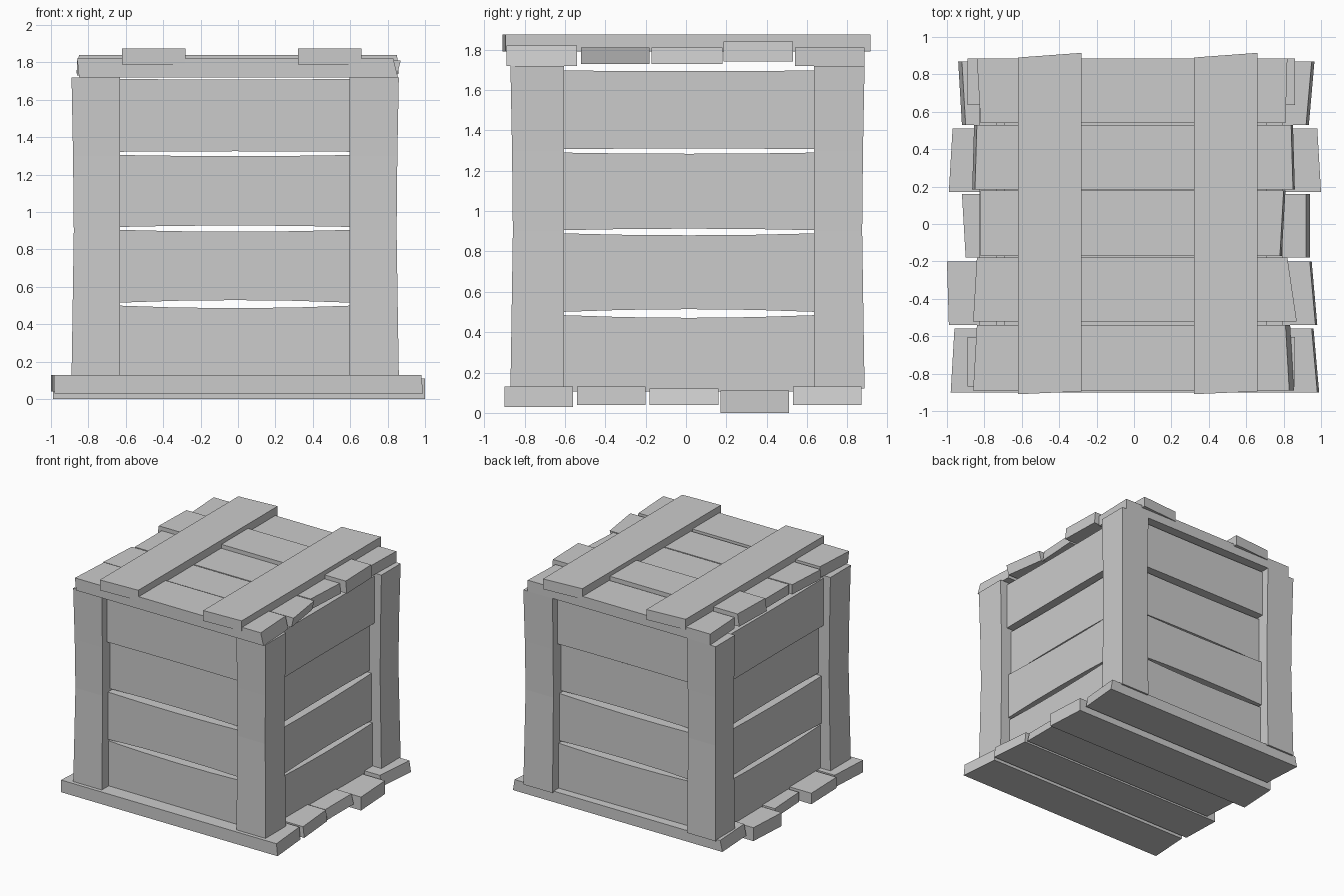
import bpy
import bmesh

cube = bpy.data.objects.get("Cube")
if cube:
    bpy.data.objects.remove(cube, do_unlink=True)

GREY = (0.6, 0.6, 0.6, 1.0)
wood = bpy.data.materials.new("plain_grey")
wood.diffuse_color = GREY
wood.use_nodes = True
wood.node_tree.nodes["Principled BSDF"].inputs["Base Color"].default_value = GREY


def loft(name, rings):
    """Skin a row of four-cornered sections into a closed beam."""
    bm = bmesh.new()
    rows = [[bm.verts.new(p) for p in ring] for ring in rings]
    for a, b in zip(rows, rows[1:]):
        for i in range(4):
            j = (i + 1) % 4
            bm.faces.new((a[i], a[j], b[j], b[i]))
    bm.faces.new(rows[0][::-1])
    bm.faces.new(rows[-1])
    bmesh.ops.recalc_face_normals(bm, faces=bm.faces)
    mesh = bpy.data.meshes.new(name)
    bm.to_mesh(mesh)
    bm.free()
    mesh.materials.append(wood)
    obj = bpy.data.objects.new(name, mesh)
    bpy.context.collection.objects.link(obj)


def plank(name, y, z, left, right, lean):
    """Plank along x; ends are (x at front, x at back), lean pushes the foot out."""
    def end(x, shift):
        return [(x[0] + shift, y[0], z[0]), (x[1] + shift, y[1], z[0]),
                (x[1], y[1], z[1]), (x[0], y[0], z[1])]
    loft(name, [end(left, -lean[0]), end(right, lean[1])])


def board(name, side, span, z, bow, face):
    """Wall board with bowed long edges; face gives outer depth at both ends."""
    rings = []
    for i in range(5):
        t = i / 4
        u = span[0] + (span[1] - span[0]) * t
        k = 4 * t * (1 - t)
        out = face[0] + (face[1] - face[0]) * t
        lo, hi = z[0] + bow[0] * k, z[1] + bow[1] * k
        ring = []
        for d, h in ((out, lo), (out - 0.09, lo), (out - 0.09, hi), (out, hi)):
            ring.append({"front": (u, -d, h), "back": (u, d, h),
                         "left": (d, u, h), "right": (-d, u, h)}[side])
        rings.append(ring)
    loft(name, rings)


# Floor planks, front to back
floor = [
    ((-0.90, -0.56), (0.03, 0.13), (-0.98, -0.96), (0.98, 0.95), (0.0, 0.01)),
    ((-0.54, -0.20), (0.04, 0.13), (-0.99, -1.0), (0.97, 0.94), (0.0, 0.01)),
    ((-0.18, 0.16), (0.04, 0.12), (-0.90, -0.92), (0.92, 0.92), (0.0, 0.02)),
    ((0.17, 0.51), (0.0, 0.11), (-0.99, -0.97), (1.0, 0.98), (0.0, 0.0)),
    ((0.53, 0.87), (0.04, 0.13), (-0.90, -0.92), (0.92, 0.95), (0.02, 0.015)),
]
for i, spec in enumerate(floor):
    plank(f"floor_plank_{i + 1}", *spec)

# Lid planks, front to back
lid = [
    ((-0.89, -0.54), (1.72, 1.82), (-0.86, -0.84), (0.83, 0.81), (-0.01, 0.025)),
    ((-0.52, -0.18), (1.73, 1.81), (-0.86, -0.84), (0.87, 0.82), (0.0, -0.02)),
    ((-0.17, 0.18), (1.73, 1.81), (-0.82, -0.82), (0.78, 0.80), (0.0, 0.01)),
    ((0.185, 0.53), (1.74, 1.84), (-0.85, -0.84), (0.85, 0.84), (0.015, 0.01)),
    ((0.54, 0.885), (1.72, 1.81), (-0.82, -0.84), (0.81, 0.82), (0.0, 0.0)),
]
for i, spec in enumerate(lid):
    plank(f"lid_plank_{i + 1}", *spec)

# Lid battens with skewed ends
for name, x0, x1 in (("right", -0.62, -0.28), ("left", 0.32, 0.66)):
    loft(f"lid_batten_{name}", [
        [(x0, ya, 1.79), (x1, yb, 1.79), (x1, yb, 1.875), (x0, ya, 1.875)]
        for ya, yb in ((-0.91, -0.895), (0.89, 0.915))])

# Corner posts, slightly waisted on their outer faces
for xn, xs in (("right", (-0.89, -0.63)), ("left", (0.595, 0.86))):
    for yn, ys in (("front", (-0.87, -0.605)), ("back", (0.635, 0.885))):
        rings = []
        for z, pinch in ((0.12, 0.0), (0.5, 0.006), (0.9, 0.012), (1.3, 0.008), (1.72, 0.0)):
            x0, x1 = (xs[0] + pinch, xs[1]) if xn == "right" else (xs[0], xs[1] - pinch)
            y0, y1 = (ys[0] + pinch, ys[1]) if yn == "front" else (ys[0], ys[1] - pinch)
            rings.append([(x0, y0, z), (x1, y0, z), (x1, y1, z), (x0, y1, z)])
        loft(f"{yn}_{xn}_post", rings)

# Four bowed boards in each wall: height range, edge bow, recess at both ends
courses = [
    ((0.12, 0.50), (0.0, -0.014), (0.09, 0.08)),
    ((0.515, 0.905), (0.014, -0.01), (0.08, 0.09)),
    ((0.92, 1.305), (0.008, -0.006), (0.11, 0.11)),
    ((1.322, 1.712), (0.003, -0.004), (0.065, 0.065)),
]
walls = [("front", 0.87, (-0.65, 0.62), 0.0), ("back", 0.885, (-0.65, 0.62), 0.0),
         ("left", 0.86, (-0.63, 0.66), -0.015), ("right", 0.89, (-0.63, 0.66), -0.015)]
for side, outer, span, drop in walls:
    for i, (z, bow, recess) in enumerate(courses):
        board(f"{side}_board_{i + 1}", side, span, (z[0] + drop, z[1] + drop), bow,
              (outer - recess[0], outer - recess[1]))
